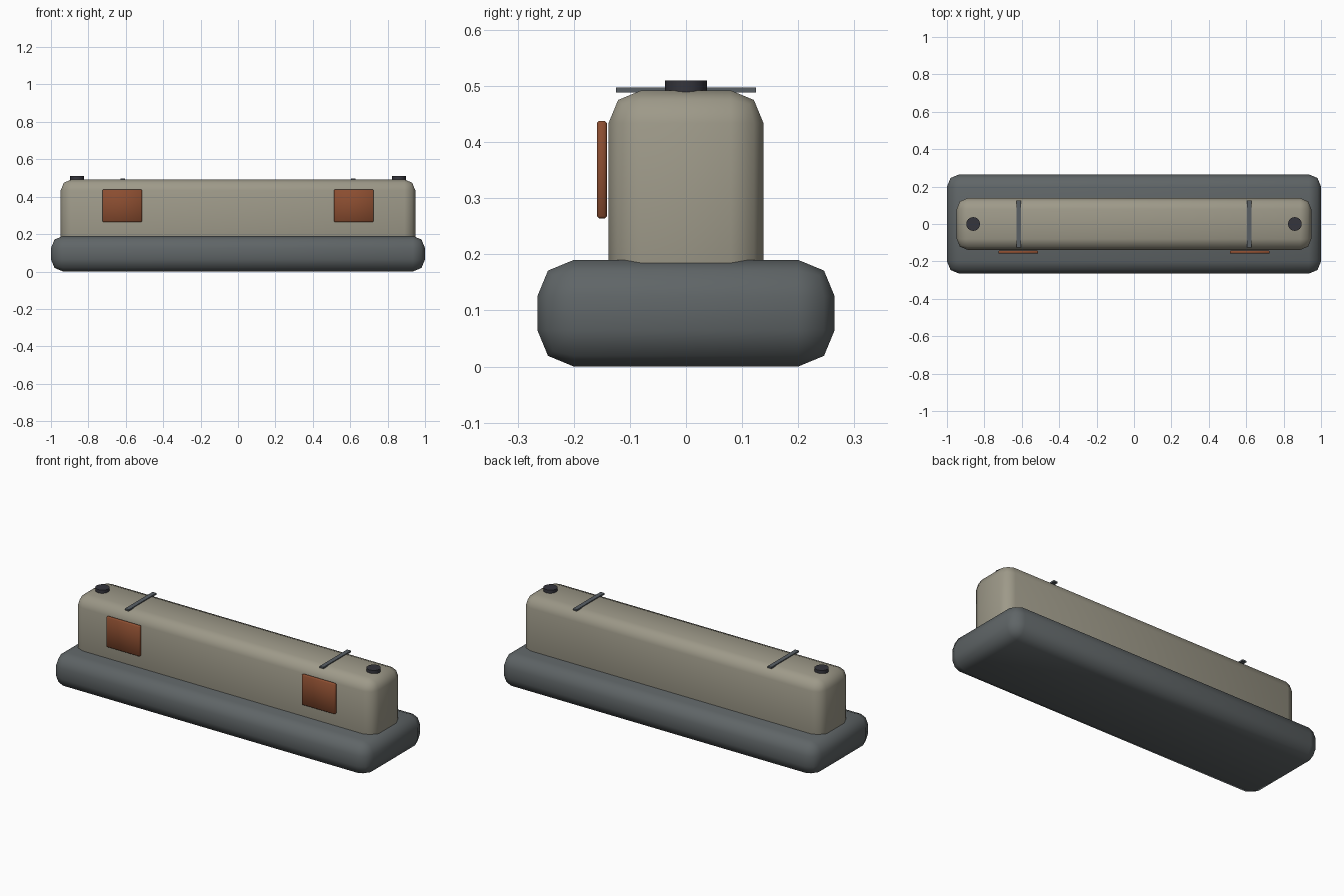
import bpy
import math

# Remove the default cube
cube = bpy.data.objects.get("Cube")
if cube:
    bpy.data.objects.remove(cube, do_unlink=True)


def material(name, color):
    mat = bpy.data.materials.new(name)
    mat.use_nodes = True
    mat.diffuse_color = (*color, 1)
    mat.node_tree.nodes["Principled BSDF"].inputs["Base Color"].default_value = (*color, 1)
    return mat


SLATE = material("slate_grey", (0.115, 0.13, 0.135))
STONE = material("warm_stone", (0.34, 0.32, 0.25))
RUST = material("rust_orange", (0.26, 0.075, 0.03))
STEEL = material("steel_grey", (0.10, 0.115, 0.13))
DARK = material("dark_metal", (0.035, 0.035, 0.045))


def finish(obj, name, mat, bevel=0, segments=2):
    obj.name = name
    obj.data.materials.append(mat)
    if bevel:
        mod = obj.modifiers.new("Rounded edges", "BEVEL")
        mod.width = bevel
        mod.segments = segments
        mod.limit_method = "ANGLE"
        bpy.ops.object.modifier_apply(modifier=mod.name)
    bpy.ops.object.shade_smooth_by_angle(angle=math.radians(50))


def box(name, mat, center, size, bevel=0, segments=2):
    bpy.ops.mesh.primitive_cube_add(size=1, location=center)
    obj = bpy.context.object
    obj.scale = size
    bpy.ops.object.transform_apply(location=False, rotation=False, scale=True)
    finish(obj, name, mat, bevel, segments)


# Wide rounded base and the narrower block sunk into it
box("base", SLATE, (0, 0, 0.095), (2, 0.53, 0.19), 0.065)
box("body", STONE, (0, 0, 0.271), (1.896, 0.276, 0.442), 0.058)

for side, s in (("right", -1), ("left", 1)):
    # Front panel, top strap and round cap at each end
    box(f"{side}_front_panel", RUST, (s * 0.619, -0.15, 0.351),
        (0.212, 0.018, 0.174), 0.004, 1)
    box(f"{side}_top_strap", STEEL, (s * 0.617, 0, 0.4925), (0.025, 0.25, 0.009))
    bpy.ops.mesh.primitive_cylinder_add(vertices=16, radius=0.037, depth=0.022,
                                        location=(s * 0.86, 0, 0.499))
    finish(bpy.context.object, f"{side}_top_cap", DARK)
